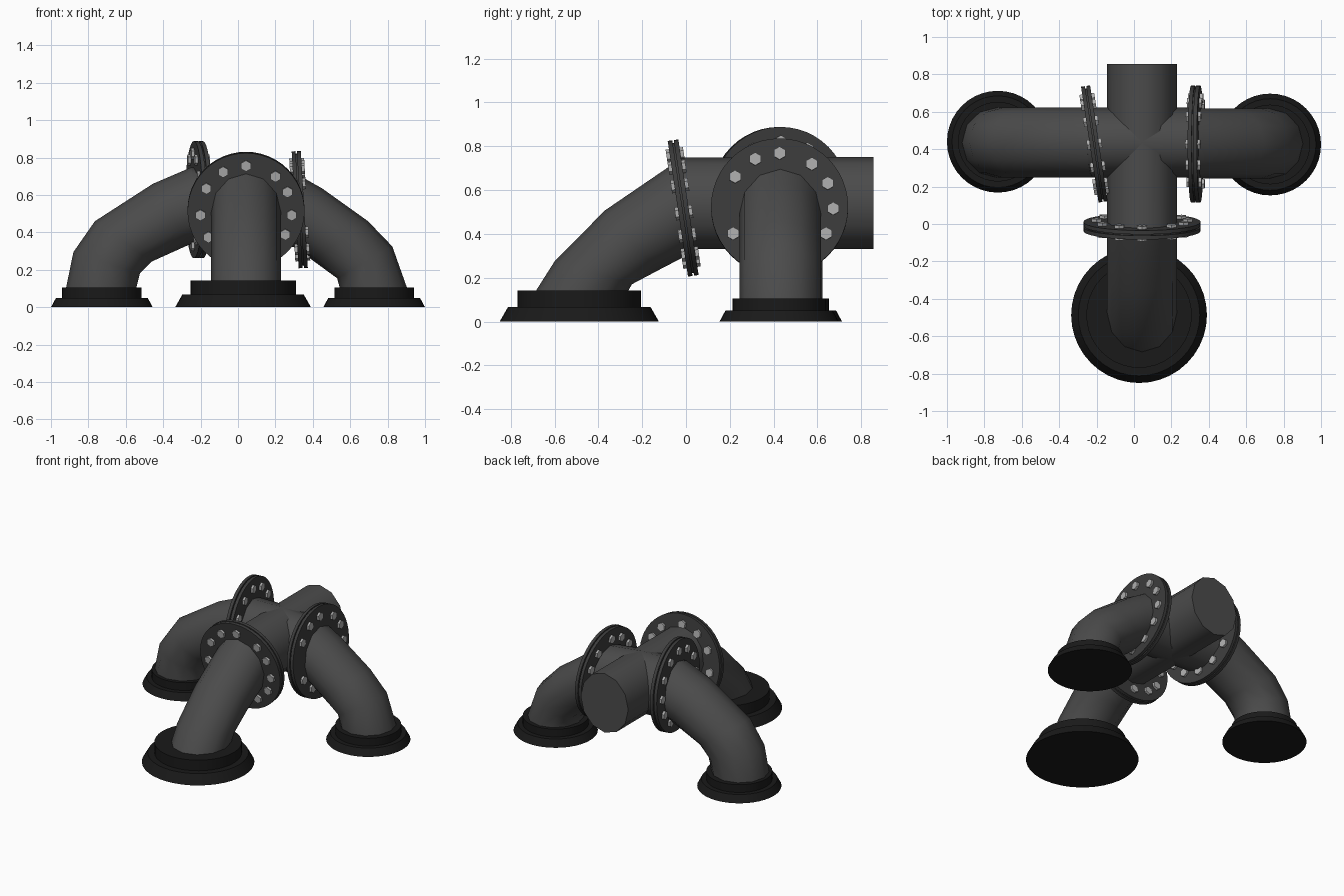
import bpy, bmesh, math
from mathutils import Vector, Matrix

if "Cube" in bpy.data.objects:
    bpy.data.objects.remove(bpy.data.objects["Cube"])


def material(name, v):
    m = bpy.data.materials.new(name)
    m.diffuse_color = (v, v, v, 1)
    m.use_nodes = True
    m.node_tree.nodes["Principled BSDF"].inputs["Base Color"].default_value = m.diffuse_color
    return m


PIPE, FLANGE = material("pipe_grey", 0.07), material("flange_grey", 0.045)
RUBBER, STEEL = material("base_black", 0.010), material("bolt_steel", 0.42)


def finish(name, bm, mat, angle=40):
    bmesh.ops.recalc_face_normals(bm, faces=bm.faces)
    me = bpy.data.meshes.new(name)
    bm.to_mesh(me)
    bm.free()
    me.materials.append(mat)
    ob = bpy.data.objects.new(name, me)
    bpy.context.collection.objects.link(ob)
    if angle:
        bpy.ops.object.select_all(action='DESELECT')
        bpy.context.view_layer.objects.active = ob
        ob.select_set(True)
        bpy.ops.object.shade_smooth_by_angle(angle=math.radians(angle))
    return ob


def loft(bm, rings):
    loops = [[bm.verts.new(p) for p in r] for r in rings]
    n = len(loops[0])
    for a, b in zip(loops, loops[1:]):
        for i in range(n):
            j = (i + 1) % n
            bm.faces.new((a[i], a[j], b[j], b[i]))
    bm.faces.new(loops[0])
    bm.faces.new(loops[-1])


def pipe(name, axis, offset, outline, r=0.187, sides=12):
    """Tube through (outer point, inner point) pairs in the axis/z plane."""
    def pt(d, z):
        return Vector((d, offset, z)) if axis == 'x' else Vector((offset, d, z))
    side = Vector((0, r, 0)) if axis == 'x' else Vector((r, 0, 0))
    rings = []
    for od, oz, idd, iz in outline:
        o, i = pt(od, oz), pt(idd, iz)
        c, h = (o + i) / 2, (o - i) / 2
        rings.append([c + h * math.cos(math.tau * k / sides) + side * math.sin(math.tau * k / sides)
                      for k in range(sides)])
    bm = bmesh.new()
    loft(bm, rings)
    finish(name, bm, PIPE)


def base(name, x, y, profile):
    bm = bmesh.new()
    loft(bm, [[(x + r * math.cos(math.tau * k / 40), y + r * math.sin(math.tau * k / 40), z)
               for k in range(40)] for r, z in profile])
    finish(name, bm, RUBBER, 30)


def flange(name, centre, normal, angles):
    n = Vector(normal).normalized()
    u = Vector((0, 0, 1)).cross(n).normalized()
    v = n.cross(u)
    frame = Matrix((u, v, n)).transposed().to_4x4()
    frame.translation = centre

    def cyl(bm, x, y, r, depth, sides, z=0):
        bmesh.ops.create_cone(bm, cap_ends=True, segments=sides, radius1=r, radius2=r, depth=depth,
                              matrix=frame @ Matrix.Translation((x, y, z)))
    # paired discs with a thin gasket between them
    bm = bmesh.new()
    cyl(bm, 0, 0, 0.313, 0.021, 48, 0.014)
    cyl(bm, 0, 0, 0.313, 0.021, 48, -0.014)
    cyl(bm, 0, 0, 0.300, 0.010, 48)
    finish(name, bm, FLANGE, 30)
    # hex bolts showing on both faces
    bm = bmesh.new()
    for a in angles:
        t = math.radians(a)
        cyl(bm, 0.245 * math.cos(t), 0.245 * math.sin(t), 0.03, 0.08, 6)
    finish(name + "_bolts", bm, STEEL, 0)


# central cross of pipes
pipe("main_pipe", 'y', 0.043, [(-0.04, 0.748, 0.04, 0.33), (0.855, 0.75, 0.855, 0.33)])
pipe("cross_pipe", 'x', 0.435, [(-0.25, 0.748, -0.19, 0.34), (0.04, 0.75, 0.04, 0.33),
                                (0.30, 0.72, 0.32, 0.32)])

# bent legs
pipe("left_leg", 'x', 0.435, [
    (-0.93, 0.03, -0.548, 0.03), (-0.92, 0.10, -0.545, 0.10), (-0.88, 0.295, -0.525, 0.18),
    (-0.765, 0.46, -0.46, 0.245), (-0.455, 0.66, -0.26, 0.335), (-0.25, 0.748, -0.19, 0.355)])
pipe("right_leg", 'x', 0.43, [
    (0.92, 0.03, 0.547, 0.03), (0.905, 0.10, 0.545, 0.10), (0.825, 0.325, 0.53, 0.155),
    (0.695, 0.46, 0.40, 0.25), (0.45, 0.635, 0.34, 0.295), (0.30, 0.72, 0.30, 0.32)])
pipe("front_leg", 'y', 0.043, [
    (-0.74, 0.04, -0.32, 0.04), (-0.685, 0.14, -0.28, 0.11), (-0.60, 0.274, -0.247, 0.17),
    (-0.37, 0.507, -0.13, 0.232), (-0.087, 0.70, 0.0, 0.30), (-0.02, 0.745, 0.04, 0.325)])

# stepped rubber feet
small = [(0.272, 0), (0.245, 0.05), (0.213, 0.05), (0.213, 0.105)]
large = [(0.363, 0), (0.325, 0.067), (0.282, 0.067), (0.282, 0.142)]
base("left_base", -0.728, 0.44, small)
base("right_base", 0.728, 0.425, small)
base("front_base", 0.027, -0.487, large)

# bolted flanges
flange("left_flange", (-0.212, 0.428, 0.575), (-0.99, -0.15, 0), range(0, 360, 30))
flange("right_flange", (0.33, 0.427, 0.522), (1, 0, 0.06),
       [117, 90, 53, 26, -2, -30, -60, -90, -120, 210, 146])
flange("front_flange", (0.043, -0.013, 0.518), (0, -0.99, -0.148),
       [90, 50, 25, -5, -31, -60, -90, -120, 215, 185, 150, 120])
